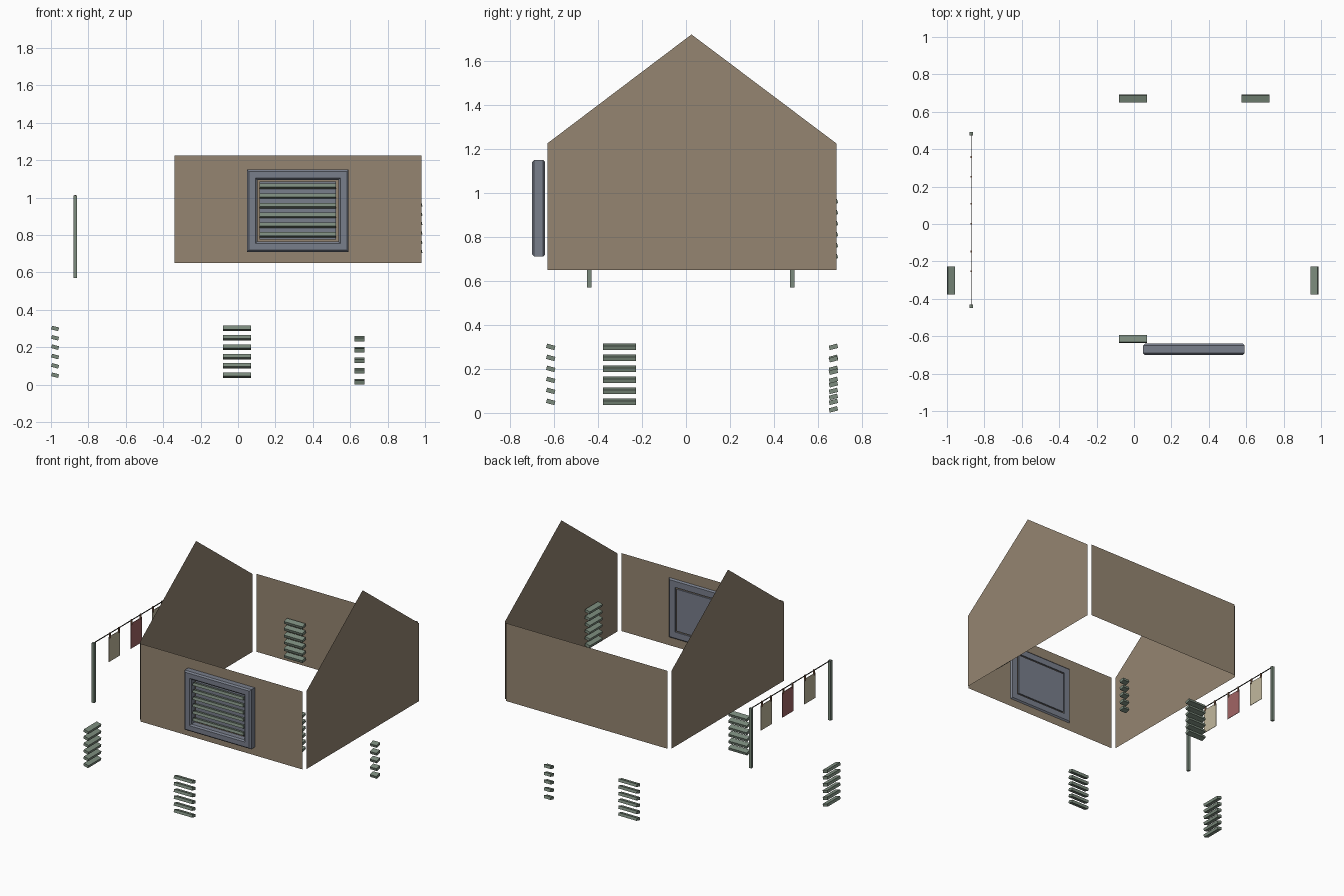
import bpy
import bmesh
from math import radians
from mathutils import Matrix, Vector

old = bpy.data.objects.get("Cube")
if old:
    bpy.data.objects.remove(old)


def material(name, rgb):
    m = bpy.data.materials.new(name)
    m.use_nodes = True
    m.diffuse_color = (*rgb, 1)
    m.node_tree.nodes["Principled BSDF"].inputs["Base Color"].default_value = (*rgb, 1)
    return m


WALL = material("brown wall", (0.30, 0.235, 0.165))
GREEN = material("grey green paint", (0.20, 0.26, 0.205))
SLATE = material("slate blue paint", (0.19, 0.21, 0.26))
BEIGE = material("beige cloth", (0.54, 0.48, 0.34))
RED = material("dull red cloth", (0.36, 0.13, 0.13))
PEG = material("peg wood", (0.24, 0.12, 0.07))
DARK = material("dark cord", (0.05, 0.05, 0.045))


def finish(name, bm, mat):
    mesh = bpy.data.meshes.new(name)
    bm.to_mesh(mesh)
    bm.free()
    mesh.materials.append(mat)
    obj = bpy.data.objects.new(name, mesh)
    bpy.context.collection.objects.link(obj)
    return obj


def add_box(bm, size, matrix):
    bmesh.ops.create_cube(bm, size=1, matrix=matrix @ Matrix.Diagonal((*size, 1)))


def box(name, center, size, mat):
    bm = bmesh.new()
    add_box(bm, size, Matrix.Translation(center))
    return finish(name, bm, mat)


# Walls: thin sheets with chamfered doorways cut up from the bottom edge
BASE, EAVES, RIDGE, DOOR_TOP, CHAMFER = 0.65, 1.225, 1.72, 1.06, 0.032


def doorway(center, half=0.163):
    a, b = center - half, center + half
    return [(a, BASE), (a, DOOR_TOP - CHAMFER), (a + CHAMFER, DOOR_TOP),
            (b - CHAMFER, DOOR_TOP), (b, DOOR_TOP - CHAMFER), (b, BASE)]


def wall(name, start, end, doors, place, peak=None):
    outline = [(start, BASE)]
    for d in doors:
        outline += doorway(d)
    outline += [(end, BASE), (end, EAVES)]
    if peak is not None:
        outline.append((peak, RIDGE))
    outline.append((start, EAVES))
    bm = bmesh.new()
    bm.faces.new([bm.verts.new(place(u, z)) for u, z in outline])
    bmesh.ops.triangulate(bm, faces=bm.faces[:])
    return finish(name, bm, WALL)


wall("front_wall", -0.34, 0.98, [], lambda u, z: (u, -0.65, z))
wall("back_wall", -0.34, 0.98, [-0.005, 0.65], lambda u, z: (u, 0.70, z))
for side, x in (("left", 1.0), ("right", -0.36)):
    wall(side + "_gable_wall", -0.63, 0.683, [-0.302],
         lambda u, z, x=x: (x, u, z), peak=0.025)


# Louvres: stacks of tilted slats, outer edge raised
def louvre(name, x, y, z, facing, count=6, pitch=0.05, length=0.15):
    bm = bmesh.new()
    turn = Matrix.Rotation(radians(facing), 4, "Z") @ Matrix.Rotation(radians(-15), 4, "X")
    for i in range(count):
        add_box(bm, (length, 0.039, 0.02), Matrix.Translation((x, y, z + i * pitch)) @ turn)
    return finish(name, bm, GREEN)


LOW, HIGH = 0.05, 0.708
louvre("front_low_louvre", -0.005, -0.615, LOW, 0)
louvre("back_low_louvre", -0.005, 0.67, LOW, 180)
louvre("side_low_louvre", -0.978, -0.302, LOW, -90)
louvre("side_door_louvre", 0.965, -0.302, HIGH, 90)
louvre("back_door_louvre_a", -0.005, 0.67, HIGH, 180)
louvre("back_door_louvre_b", 0.65, 0.67, HIGH, 180)
louvre("small_louvre", 0.65, 0.67, 0.016, 180, count=5, pitch=0.057, length=0.054)

# Window: bevelled frame swept round a rectangle, pane and slats
WX, WZ, HALF_W, HALF_H = 0.32, 0.93, 0.272, 0.22
profile = [(0, -0.65), (0, -0.69), (0.01, -0.70), (0.045, -0.70),
           (0.055, -0.69), (0.055, -0.64), (0.01, -0.64)]
bm = bmesh.new()
rings = [[bm.verts.new((WX + sx * (HALF_W - inset), y, WZ + sz * (HALF_H - inset)))
          for sx, sz in ((-1, -1), (1, -1), (1, 1), (-1, 1))] for inset, y in profile]
for r, ring in enumerate(rings):
    after = rings[(r + 1) % len(rings)]
    for i in range(4):
        j = (i + 1) % 4
        bm.faces.new((ring[i], ring[j], after[j], after[i]))
bmesh.ops.recalc_face_normals(bm, faces=bm.faces[:])
finish("window_frame", bm, SLATE)
box("window_pane", (WX, -0.65, WZ), (0.41, 0.02, 0.31), SLATE)
louvre("window_louvre", WX, -0.673, WZ - 0.13, 0, pitch=0.052, length=0.41)

# Washing line: two posts, cord, three cloths with pegs
LX = -0.87
for name, y in (("front_post", -0.44), ("back_post", 0.483)):
    box(name, (LX, y, 0.79), (0.02, 0.02, 0.44), GREEN)
box("washing_line", (LX, 0.0215, 1.008), (0.005, 0.923, 0.005), DARK)
for i, (y, mat) in enumerate(((-0.2, BEIGE), (0.055, RED), (0.305, BEIGE))):
    box(f"cloth_{i + 1}", (LX, y, 0.893), (0.003, 0.13, 0.185), mat)
    for j, s in enumerate((-1, 1)):
        box(f"peg_{i + 1}_{j + 1}", (LX, y + s * 0.053, 0.993), (0.01, 0.009, 0.04), PEG)
